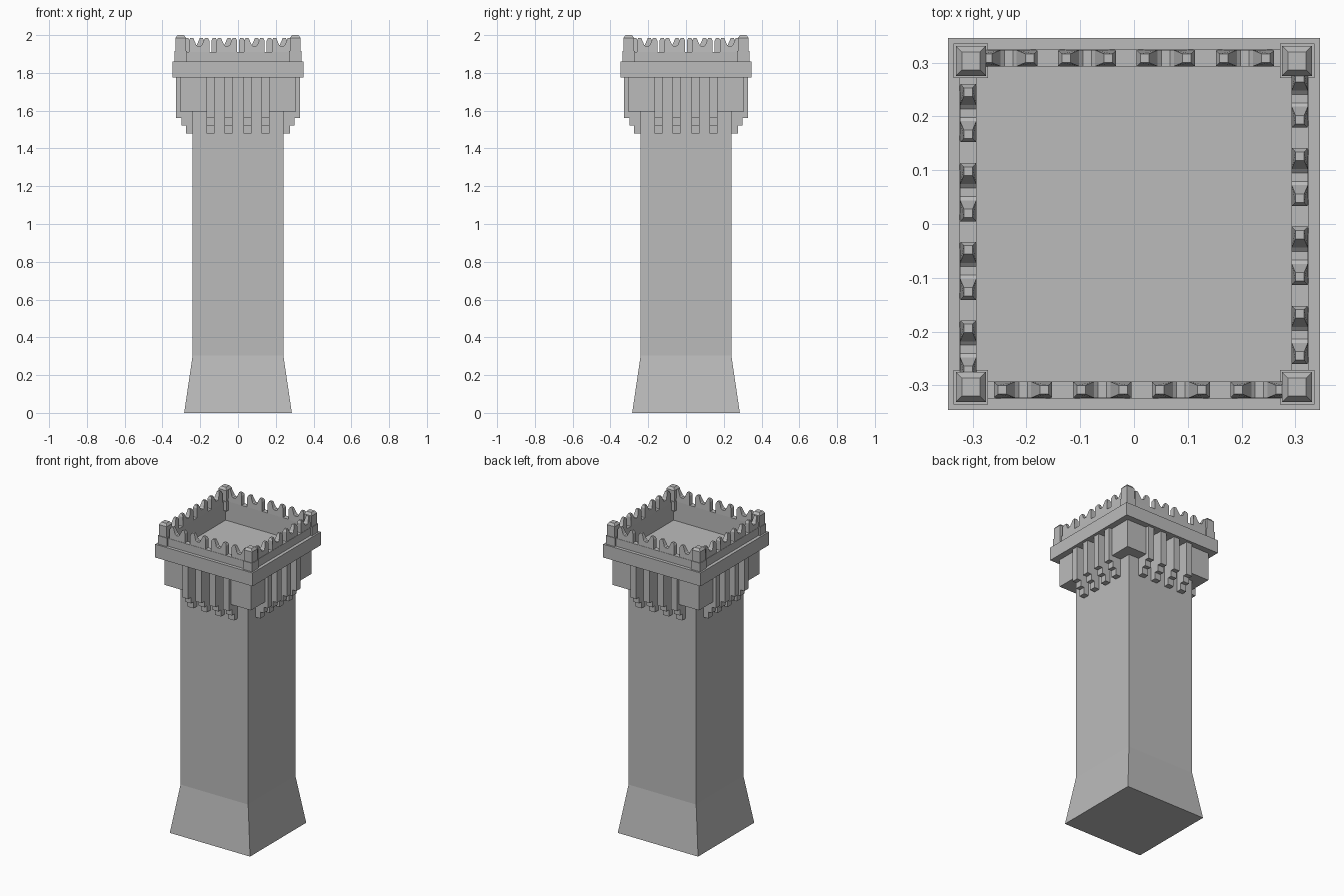
import bpy, bmesh
from math import pi
from mathutils import Matrix

cube = bpy.data.objects.get("Cube")
if cube:
    bpy.data.objects.remove(cube)

stone = bpy.data.materials.new("grey_stone")
stone.use_nodes = True
colour = (0.5, 0.5, 0.5, 1)
stone.diffuse_color = colour
stone.node_tree.nodes["Principled BSDF"].inputs["Base Color"].default_value = colour


def finish(name, bm):
    bmesh.ops.recalc_face_normals(bm, faces=bm.faces)
    mesh = bpy.data.meshes.new(name)
    bm.to_mesh(mesh)
    bm.free()
    mesh.materials.append(stone)
    obj = bpy.data.objects.new(name, mesh)
    bpy.context.collection.objects.link(obj)


def prism(bm, outline, direction):
    """Extrude a closed outline along a vector; return its vertices."""
    base = bm.faces.new([bm.verts.new(p) for p in outline])
    side = bmesh.ops.extrude_face_region(bm, geom=[base], use_keep_orig=True)
    moved = [g for g in side["geom"] if isinstance(g, bmesh.types.BMVert)]
    bmesh.ops.translate(bm, verts=moved, vec=direction)
    return list(base.verts) + moved


def square_stack(bm, levels, cx=0, cy=0):
    """Loft centred squares given as (half width, height)."""
    rings = []
    for h, z in levels:
        rings.append([bm.verts.new((cx + sx * h, cy + sy * h, z))
                      for sx, sy in ((-1, -1), (1, -1), (1, 1), (-1, 1))])
    for low, high in zip(rings, rings[1:]):
        for i in range(4):
            j = (i + 1) % 4
            bm.faces.new((low[i], low[j], high[j], high[i]))
    return rings


def tower_part(name, levels):
    bm = bmesh.new()
    rings = square_stack(bm, levels)
    bm.faces.new(rings[0])
    bm.faces.new(rings[-1])
    finish(name, bm)


def ring_part(name, outer, inner, z0, z1):
    bm = bmesh.new()
    rings = square_stack(bm, [(outer, z0), (outer, z1), (inner, z1), (inner, z0)])
    for i in range(4):
        j = (i + 1) % 4
        bm.faces.new((rings[3][i], rings[3][j], rings[0][j], rings[0][i]))
    finish(name, bm)


def four_sides(name, build):
    """Build the front parts, then turn them onto every side."""
    bm = bmesh.new()
    for k in range(4):
        verts = build(bm)
        bmesh.ops.transform(bm, verts=verts, matrix=Matrix.Rotation(k * pi / 2, 4, "Z"))
    finish(name, bm)


# Flared foot, shaft and roof floor
tower_part("shaft", [(0.285, 0), (0.24, 0.305), (0.24, 1.78)])
tower_part("roof_floor", [(0.3, 1.778), (0.3, 1.785)])

# Projecting ledge and low parapet
ring_part("ledge", 0.346, 0.293, 1.775, 1.86)
ring_part("parapet_wall", 0.325, 0.293, 1.86, 1.91)


# L-shaped blocks wrapped around the shaft corners
def corner_block(bm):
    a, b, c = 0.165, 0.24, 0.307
    outline = [(a, -c), (c, -c), (c, -a), (b, -a), (b, -b), (a, -b)]
    return prism(bm, [(x, y, 1.595) for x, y in outline], (0, 0, 0.182))


four_sides("corner_blocks", corner_block)


# Stepped support ribs
def corbels(bm):
    profile = [(0.235, 1.777), (0.328, 1.777), (0.328, 1.56), (0.3, 1.56),
               (0.3, 1.522), (0.275, 1.522), (0.275, 1.48), (0.235, 1.48)]
    verts = []
    for x in (-0.145, -0.05, 0.05, 0.145):
        verts += prism(bm, [(x - 0.021, -d, z) for d, z in profile], (0.042, 0, 0))
    return verts


four_sides("corbels", corbels)


# Swallow-tailed merlons with tapered tops
def merlons(bm):
    half = [(0.008, 1.942), (0.015, 1.948), (0.031, 1.985), (0.047, 1.985),
            (0.054, 1.97), (0.054, 1.905)]
    profile = [(-u, z) for u, z in reversed(half)] + half
    verts = []
    for x in (-0.206, -0.059, 0.087, 0.233):
        verts += prism(bm, [(x + u, -0.323, z) for u, z in profile], (0, 0.03, 0))
    for v in verts:
        if v.co.z > 1.98:
            v.co.y = -0.308 + (v.co.y + 0.308) * 0.55
    return verts


four_sides("merlons", merlons)

# Corner turrets on square footings
bm = bmesh.new()
for sx in (-1, 1):
    for sy in (-1, 1):
        rings = square_stack(bm, [(0.032, 1.855), (0.032, 1.915), (0.028, 1.915),
                                  (0.028, 1.985), (0.017, 2.0)], sx * 0.303, sy * 0.303)
        bm.faces.new(rings[0])
        bm.faces.new(rings[-1])
finish("corner_turrets", bm)
